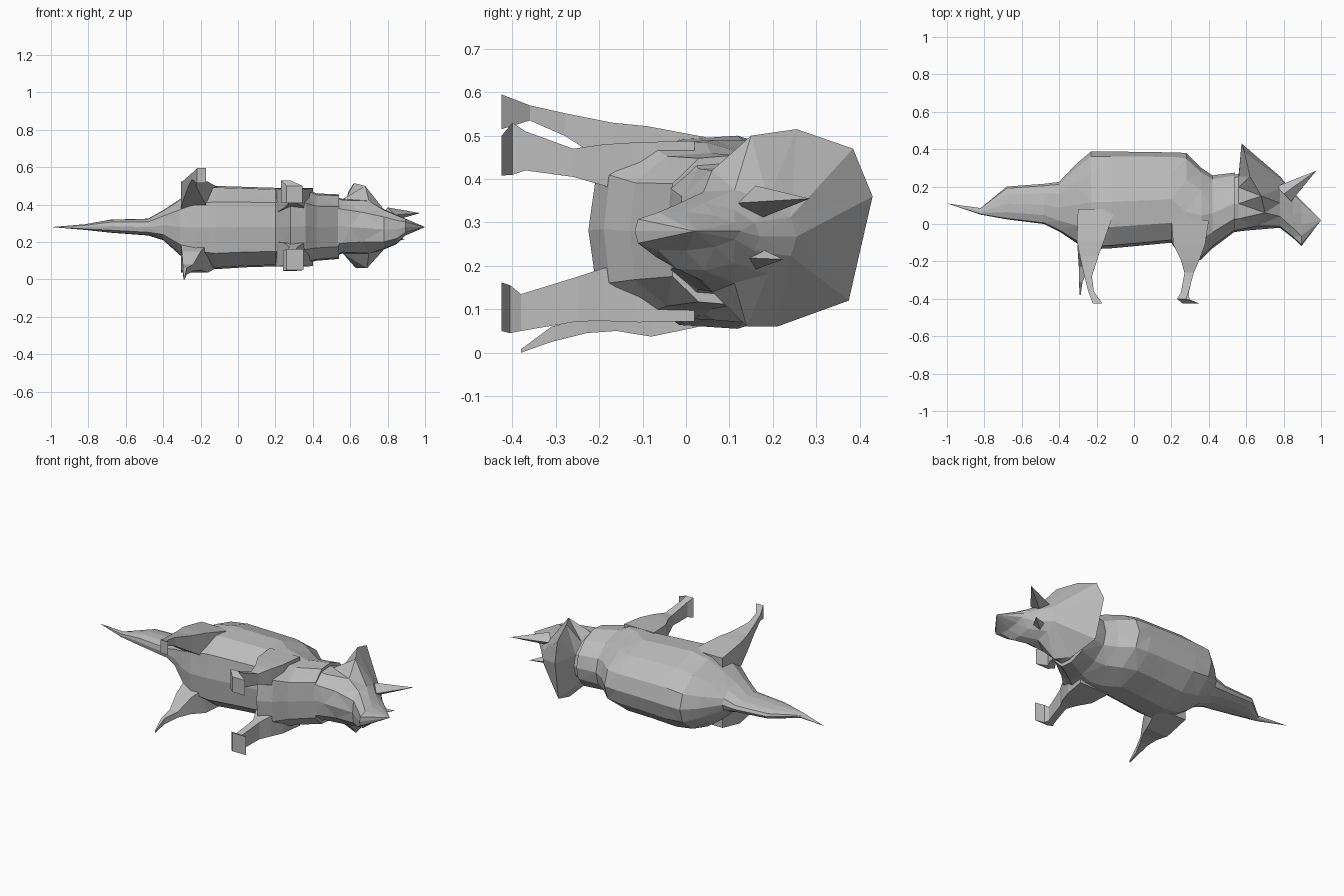
import bpy, bmesh
from mathutils import Vector

if "Cube" in bpy.data.objects:
    bpy.data.objects.remove(bpy.data.objects["Cube"])

grey = bpy.data.materials.new("stone grey")
grey.use_nodes = True
grey.diffuse_color = (0.5, 0.5, 0.5, 1)
grey.node_tree.nodes["Principled BSDF"].inputs["Base Color"].default_value = (0.5, 0.5, 0.5, 1)


def loft(name, rings):
    """Skin a list of rings with flat triangles; a one-point ring makes a tip."""
    bm = bmesh.new()
    loops = [[bm.verts.new(p) for p in r] for r in rings]
    for a, b in zip(loops, loops[1:]):
        n = max(len(a), len(b))
        for i in range(n):
            j = (i + 1) % n
            if len(b) == 1:
                bm.faces.new((a[i], a[j], b[0]))
            elif len(a) == 1:
                bm.faces.new((a[0], b[j], b[i]))
            else:
                bm.faces.new((a[i], a[j], b[j], b[i]))
    for end in (loops[0], loops[-1]):
        if len(end) > 2:
            bm.faces.new(end)
    bmesh.ops.triangulate(bm, faces=bm.faces[:])
    bmesh.ops.recalc_face_normals(bm, faces=bm.faces[:])
    mesh = bpy.data.meshes.new(name)
    bm.to_mesh(mesh)
    bm.free()
    mesh.materials.append(grey)
    ob = bpy.data.objects.new(name, mesh)
    bpy.context.collection.objects.link(ob)
    return ob


# Half cross-section: (height fraction, width fraction), spine to belly
HALF = [(1, 0), (.95, .42), (.76, .8), (.48, 1), (.22, .96), (.03, .62), (0, 0)]


def section(x, top, bottom, z_low, z_high):
    """Closed 12-point cross-section across the animal at x."""
    mid, w = (z_low + z_high) / 2, (z_high - z_low) / 2
    pts = [(x, bottom + h * (top - bottom), mid + f * w) for h, f in HALF]
    pts += [(x, bottom + h * (top - bottom), mid - f * w) for h, f in HALF[-2:0:-1]]
    return pts


# Trunk and tail, the animal lies on its side with its back toward +y
loft("body_and_tail", [
    [(-1, .11, .28)],
    section(-.82, .085, .05, .265, .295),
    section(-.68, .20, .025, .25, .32),
    section(-.48, .215, 0, .235, .325),
    section(-.40, .225, -.04, .21, .37),
    section(-.31, .32, -.10, .13, .43),
    section(-.23, .388, -.135, .075, .48),
    section(-.12, .388, -.13, .055, .50),
    section(.04, .385, -.115, .065, .495),
    section(.20, .383, -.10, .07, .49),
    section(.28, .38, -.225, .075, .49),
    section(.36, .30, -.19, .085, .485),
    section(.42, .26, -.13, .10, .46),
    section(.54, .275, -.04, .11, .455),
])

# Neck shield, cheeks and face, down to the nose tip
shield_rim = [
    (.575, .43, .36), (.59, .385, .47), (.62, .255, .515), (.68, .15, .50),
    (.70, .06, .42), (.66, -.01, .36), (.60, -.035, .28),
    (.66, -.01, .20), (.70, .06, .14), (.69, .14, .06), (.63, .21, .06), (.59, .375, .12)]
loft("head", [
    section(.50, .25, -.05, .12, .45),
    section(.56, .27, -.04, .14, .43),
    shield_rim,
    section(.78, .255, -.02, .16, .375),
    section(.85, .17, -.075, .19, .345),
    section(.895, .125, -.118, .235, .325),
    [(1, .02, .28)],
])


def horn(name, base, tip, r):
    x, y, z = base
    loft(name, [[(x - r, y + r, z), (x, y, z + r), (x + r, y - r, z), (x, y, z - r)], [tip]])


# Brow horns
horn("brow_horn_upper", (.80, .16, .345), (.975, .285, .355), .04)
horn("brow_horn_lower", (.78, .14, .22), (.89, .225, .215), .035)


def limb(name, stations):
    """Four-sided limb from (x low, x high, y, z low, z high) stations."""
    loft(name, [[(a, y, c), (b, y, c), (b, y, d), (a, y, d)] for a, b, y, c, d in stations])


# Hind legs
limb("hind_leg_upper", [
    (-.30, -.10, .08, .36, .49), (-.305, -.16, -.09, .38, .522), (-.29, -.19, -.17, .43, .53),
    (-.265, -.225, -.28, .50, .552), (-.245, -.215, -.36, .535, .57),
    (-.22, -.17, -.425, .515, .595)])
limb("hind_leg_lower", [
    (-.30, -.10, .08, .07, .20), (-.305, -.16, -.08, .037, .19), (-.30, -.20, -.16, .05, .15),
    (-.295, -.24, -.23, .045, .08), (-.295, -.275, -.31, .025, .06), (-.29, -.285, -.38, 0, .008)])

# Front legs, each ending in a flat forward-turned foot
limb("front_leg_upper", [
    (.20, .40, .02, .36, .488), (.21, .38, -.11, .36, .485), (.25, .35, -.19, .385, .48),
    (.27, .32, -.26, .405, .47), (.25, .29, -.37, .42, .51), (.23, .28, -.40, .41, .53),
    (.26, .345, -.425, .408, .50)])
limb("front_leg_lower", [
    (.20, .40, .02, .072, .20), (.21, .38, -.11, .07, .20), (.25, .35, -.19, .073, .195),
    (.275, .32, -.25, .072, .175), (.25, .29, -.38, .05, .135), (.24, .30, -.405, .045, .155),
    (.26, .35, -.425, .05, .162)])
